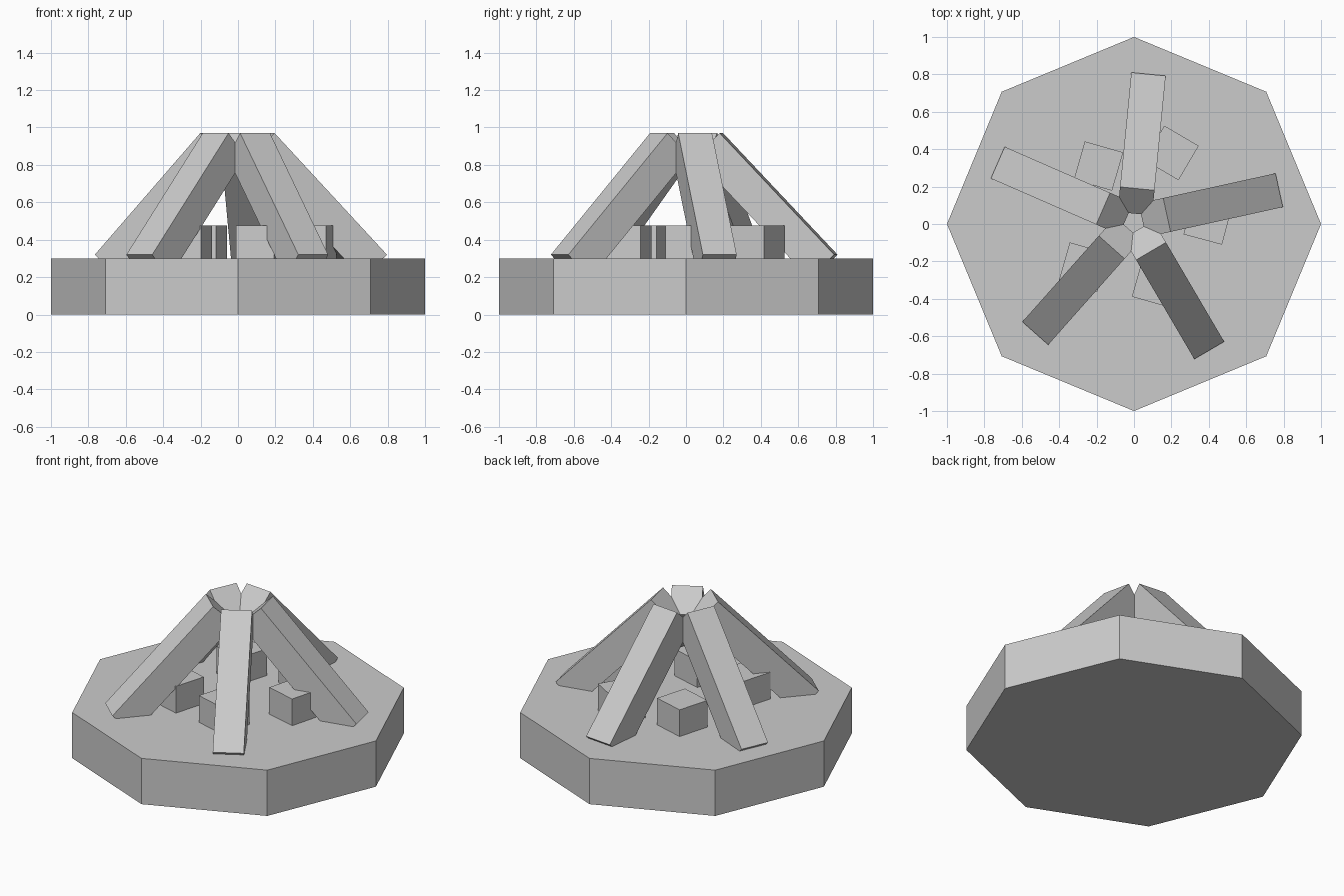
import bpy
from math import radians, cos, sin, atan2, hypot
from mathutils import Matrix, Vector

cube = bpy.data.objects.get("Cube")
if cube:
    bpy.data.objects.remove(cube, do_unlink=True)

# One flat grey for everything
grey = bpy.data.materials.new("light_grey")
grey.use_nodes = True
grey.diffuse_color = (0.6, 0.6, 0.6, 1)
grey.node_tree.nodes["Principled BSDF"].inputs["Base Color"].default_value = (0.6, 0.6, 0.6, 1)


def finish(name):
    obj = bpy.context.object
    obj.name = obj.data.name = name
    obj.data.materials.append(grey)
    return obj


def add_box(name, size, matrix):
    bpy.ops.mesh.primitive_cube_add(size=1)
    obj = finish(name)
    obj.data.transform(matrix @ Matrix.Diagonal((*size, 1)))
    return obj


# Octagonal base with corners on the axes
BASE_HEIGHT = 0.3
bpy.ops.mesh.primitive_cylinder_add(vertices=8, radius=1, depth=BASE_HEIGHT,
                                    location=(0, 0, BASE_HEIGHT / 2))
finish("base")

# Five square logs leaning together, spaced evenly round the centre
LOG_WIDTH = 0.185
foot_r, foot_z, tip_r, tip_z = 0.795, 0.32, 0.18, 0.97
run, rise = foot_r - tip_r, tip_z - foot_z
length, slope = hypot(run, rise), atan2(rise, run)
for i in range(5):
    spin = Matrix.Rotation(radians(84.4 + 72 * i), 4, "Z")
    # The upper face runs from foot to tip, the body hangs below it
    middle = Vector(((foot_r + tip_r) / 2 - sin(slope) * LOG_WIDTH / 2, 0,
                     (foot_z + tip_z) / 2 - cos(slope) * LOG_WIDTH / 2))
    matrix = (Matrix.Translation((0, 0.01, 0)) @ spin @ Matrix.Translation(middle)
              @ Matrix.Rotation(slope, 4, "Y"))
    add_box(f"log_{i + 1}", (length, LOG_WIDTH, LOG_WIDTH), matrix)

# Loose coals sunk slightly into the base
COAL = 0.213
coals = [(0.2, 0.38, -30.5), (-0.19, 0.31, -16), (0.395, 0.02, -15),
         (0.12, -0.315, -16), (-0.27, -0.23, -16)]
for i, (x, y, turn) in enumerate(coals):
    matrix = (Matrix.Translation((x, y, 0.475 - COAL / 2))
              @ Matrix.Rotation(radians(turn), 4, "Z"))
    add_box(f"coal_{i + 1}", (COAL, COAL, COAL), matrix)
